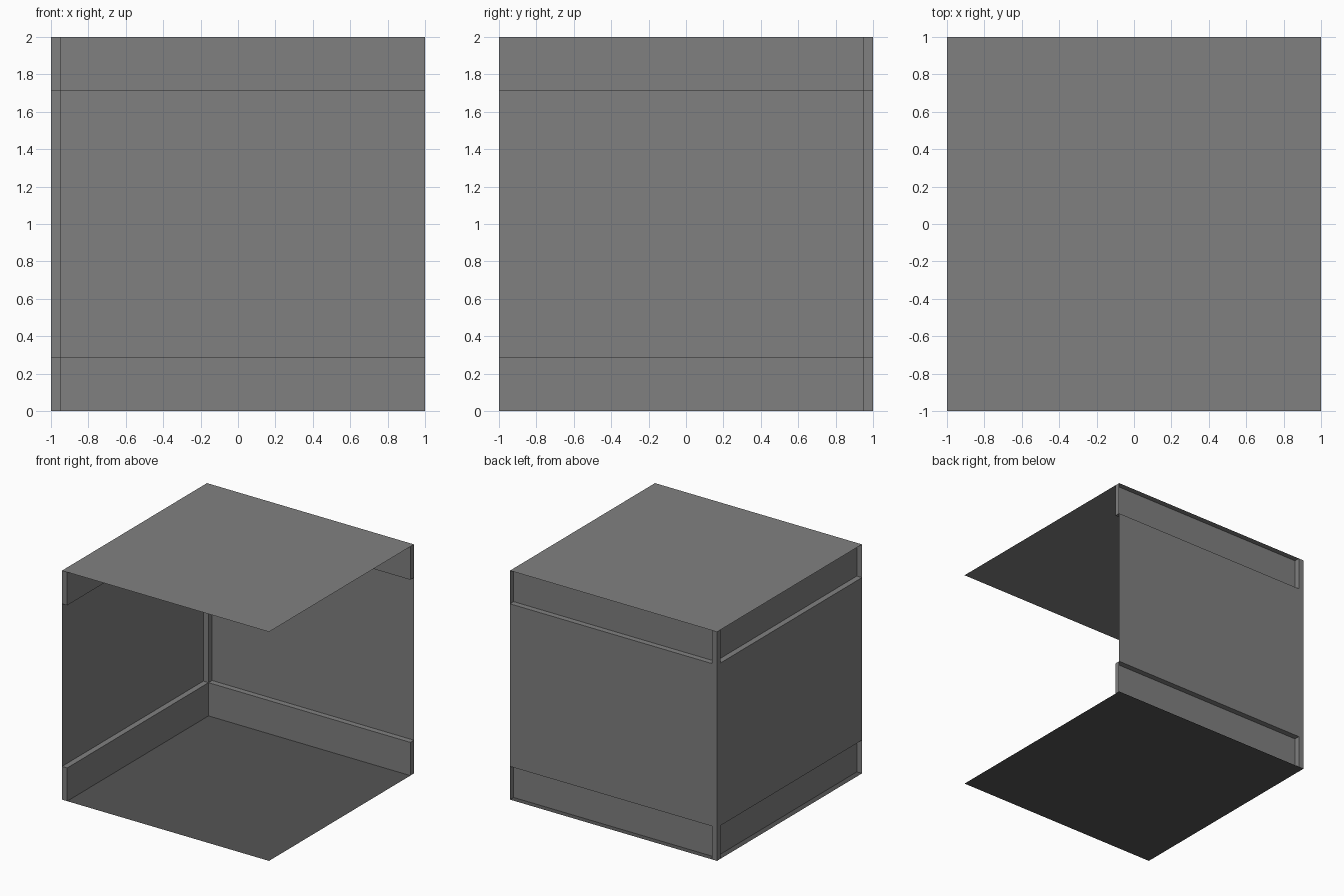
import bpy, bmesh

if "Cube" in bpy.data.objects:
    bpy.data.objects.remove(bpy.data.objects["Cube"])

T, LO, HI, H = 0.95, 0.29, 1.71, 2.0   # inset plane, band heights, total height


def material(name, v):
    m = bpy.data.materials.new(name)
    m.diffuse_color = (v, v, v, 1)
    m.use_nodes = True
    m.node_tree.nodes["Principled BSDF"].inputs["Base Color"].default_value = m.diffuse_color
    return m


wall_grey = material("wall grey", 0.216)
floor_grey = material("dark floor grey", 0.09)


def add_object(name, quads, mat, weld=True):
    bm = bmesh.new()
    for q in quads:
        bm.faces.new([bm.verts.new(p) for p in q])
    if weld:
        bmesh.ops.remove_doubles(bm, verts=bm.verts, dist=1e-4)
    me = bpy.data.meshes.new(name)
    bm.to_mesh(me)
    bm.free()
    me.materials.append(mat)
    ob = bpy.data.objects.new(name, me)
    bpy.context.collection.objects.link(ob)
    return ob


def slab(z):
    return [(-1, -1, z), (1, -1, z), (1, 1, z), (-1, 1, z)]


def upright(a, b, z0, z1):
    return [(*a, z0), (*b, z0), (*b, z1), (*a, z1)]


# Floor and ceiling sheets
add_object("floor", [slab(0)], floor_grey)
add_object("ceiling", [slab(H)], wall_grey)

# Back wall: one folded sheet, bands stepped inwards at bottom and top
profile = [(T, 0), (T, LO), (1, LO), (1, HI), (T, HI), (T, H)]
back = []
for (y0, z0), (y1, z1) in zip(profile, profile[1:]):
    # wound so that the normal points into the room (or along the ledge)
    back.append([(-T, y0, z0), (1, y0, z0), (1, y1, z1), (-T, y1, z1)])
# Closed ends of the bands
for z0, z1 in ((0, LO), (HI, H)):
    back.append(upright((1, T), (1, 1), z0, z1))

# Left wall is the back wall reflected across the diagonal
left = [[(-y, -x, z) for x, y, z in reversed(q)] for q in back]

# Corner post, split at the band heights so it welds to both walls
post = []
corners = [(-1, T), (-T, T), (-T, 1), (-1, 1)]
for z0, z1 in ((0, LO), (LO, HI), (HI, H)):
    for i in range(4):
        post.append(upright(corners[i], corners[(i + 1) % 4], z0, z1))

add_object("walls_with_corner_post", back + left + post, wall_grey)
